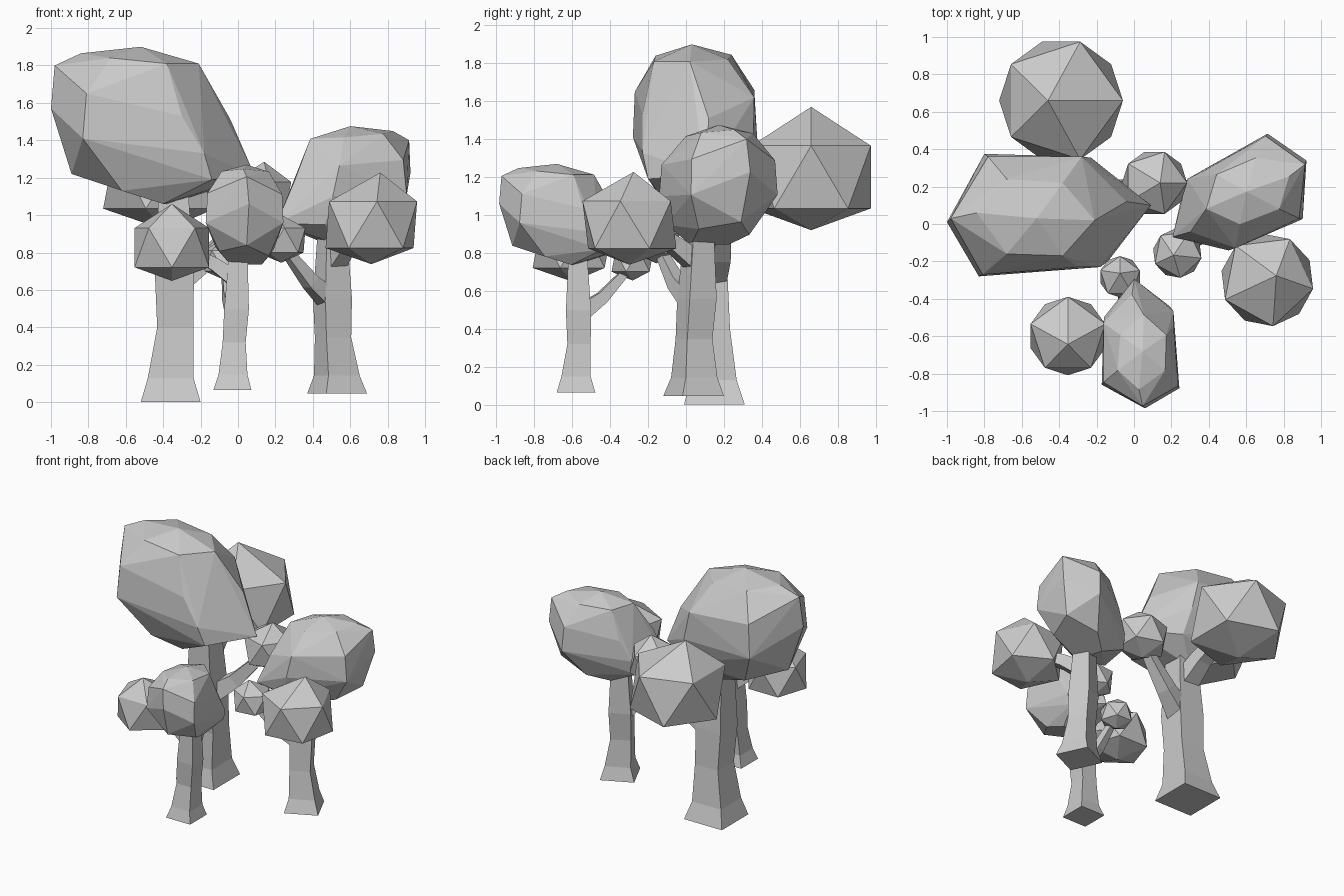
import bpy, bmesh
from math import radians
from mathutils import Vector

if "Cube" in bpy.data.objects:
    bpy.data.objects.remove(bpy.data.objects["Cube"])

ORIGIN = Vector((-0.36, 0.15, 0))   # foot of the largest tree

# outline points of the main crown, as world positions on the largest tree
CROWN = [
    (-.52, .03, 1.90),
    (-.21, .02, 1.81), (-.38, .22, 1.82), (-.68, .24, 1.845),
    (-.84, .06, 1.865), (-.68, -.16, 1.84), (-.38, -.17, 1.81),
    (-.98, .03, 1.80), (-.81, -.27, 1.65), (-.30, -.23, 1.53),
    (-.04, .12, 1.51), (-.28, .36, 1.62), (-.78, .36, 1.66),
    (-1.0, .01, 1.57), (-.83, -.28, 1.41), (-.18, -.23, 1.33),
    (-.23, .355, 1.40), (-.80, .375, 1.41),
    (-.89, .03, 1.22), (-.14, -.20, 1.19), (.09, .10, 1.21), (-.2, .29, 1.2),
    (-.68, .26, 1.17), (-.62, -.16, 1.13), (-.40, -.10, 1.06), (-.36, .17, 1.06),
]


def finish(bm, name):
    bmesh.ops.recalc_face_normals(bm, faces=bm.faces)
    me = bpy.data.meshes.new(name)
    bm.to_mesh(me)
    bm.free()
    return name, me


def limb(name, path):
    """Four-sided tapering limb; path holds (x, y, z, half width)."""
    bm = bmesh.new()
    pts = [Vector(p[:3]) for p in path]
    quat = (pts[-1] - pts[0]).to_track_quat('Z', 'Y')
    if name == "trunk":
        quat.identity()
    rings = []
    for p, row in zip(pts, path):
        r = row[3]
        rings.append([bm.verts.new(p + quat @ Vector((a * r, b * r, 0)))
                      for a, b in ((-1, -1), (1, -1), (1, 1), (-1, 1))])
    for lo, hi in zip(rings, rings[1:]):
        for i in range(4):
            j = (i + 1) % 4
            bm.faces.new((lo[i], lo[j], hi[j], hi[i]))
    bm.faces.new(rings[0][::-1])
    bm.faces.new(rings[-1])
    return finish(bm, name)


def crown():
    bm = bmesh.new()
    for p in CROWN:
        bm.verts.new(Vector(p) - ORIGIN)
    res = bmesh.ops.convex_hull(bm, input=bm.verts)
    loose = [v for v in res["geom_interior"] if isinstance(v, bmesh.types.BMVert)]
    if loose:
        bmesh.ops.delete(bm, geom=loose, context='VERTS')
    bmesh.ops.dissolve_limit(bm, angle_limit=radians(4), verts=bm.verts, edges=bm.edges)
    return finish(bm, "main_crown")


def clump(name, centre, r, floor, lean):
    """Twenty-sided leaf clump with a flattened underside and shifted peak."""
    bm = bmesh.new()
    bmesh.ops.create_icosphere(bm, subdivisions=1, radius=r)
    for v in bm.verts:
        if v.co.z > r * .9:
            v.co.x += lean
        v.co += Vector(centre)
        v.co.z = max(v.co.z, floor)
    return finish(bm, name)


# parts of one tree, shared by all three
parts = [
    limb("trunk", [(0, 0, 0, .16), (0, -.005, .13, .122), (.025, -.015, .40, .097),
                   (.02, -.035, .68, .104), (.015, -.05, 1.15, .078)]),
    limb("side_branch", [(.04, -.02, .66, .07), (.22, .03, .79, .05), (.44, .06, 1.03, .03)]),
    limb("back_branch", [(.01, -.03, .93, .07), (0, .15, 1.06, .055), (-.02, .38, 1.18, .045)]),
    crown(),
    clump("large_clump", (-.03, .51, 1.20), .37, .92, -.07),
    clump("small_clump", (.47, .07, 1.09), .195, .93, .03),
]

# place the three trees
trees = [("tall", ORIGIN, 0, 1), ("front", (-.03, -.58, .065), 90, .634),
         ("right", (.53, .04, .045), -155, .753)]
for tree, loc, turn, size in trees:
    for name, me in parts:
        ob = bpy.data.objects.new(f"{tree}_tree_{name}", me)
        ob.location = loc
        ob.rotation_euler.z = radians(turn)
        ob.scale = (size,) * 3
        bpy.context.collection.objects.link(ob)
